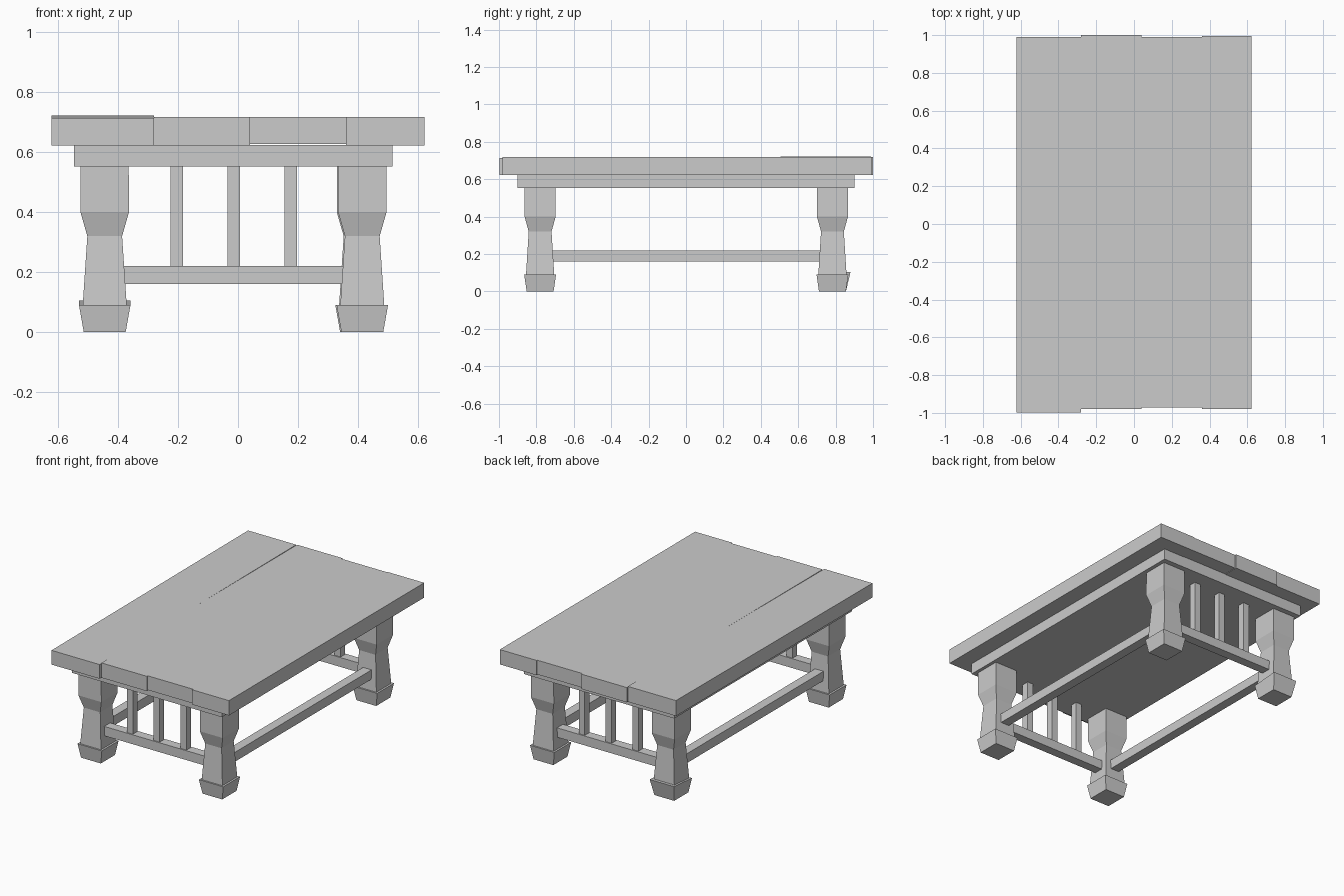
import bpy, bmesh

if "Cube" in bpy.data.objects:
    bpy.data.objects.remove(bpy.data.objects["Cube"])


def loft(name, sections):
    """Square-section solid through rings of (z, x0, x1, y0, y1)."""
    bm = bmesh.new()
    rings = []
    for z, x0, x1, y0, y1 in sections:
        corners = ((x0, y0), (x1, y0), (x1, y1), (x0, y1))
        rings.append([bm.verts.new((x, y, z)) for x, y in corners])
    bm.faces.new(rings[0][::-1])
    bm.faces.new(rings[-1])
    for lo, hi in zip(rings, rings[1:]):
        for i in range(4):
            j = (i + 1) % 4
            bm.faces.new((lo[i], lo[j], hi[j], hi[i]))
    mesh = bpy.data.meshes.new(name)
    bm.to_mesh(mesh)
    bm.free()
    obj = bpy.data.objects.new(name, mesh)
    bpy.context.collection.objects.link(obj)
    return obj


def box(name, x0, x1, y0, y1, z0, z1):
    return loft(name, [(z0, x0, x1, y0, y1), (z1, x0, x1, y0, y1)])


# Table top: four uneven planks
planks = [(-0.622, -0.281, -0.998, 0.990, 0.623),
          (-0.281, 0.040, -0.980, 1.000, 0.623),
          (0.040, 0.361, -0.971, 0.990, 0.627),
          (0.361, 0.622, -0.980, 0.995, 0.623)]
for i, (x0, x1, y0, y1, z0) in enumerate(planks):
    plank = box(f"top_plank_{i + 1}", x0, x1, y0, y1, z0, 0.718)
    if i == 0:  # this board tilts up slightly at the back
        for v in plank.data.vertices:
            if v.co.z > 0.7:
                v.co.z += 0.004 if v.co.y > 0 else -0.004

# Slab under the top
box("under_frame", -0.547, 0.516, -0.9, 0.9, 0.553, 0.625)

# Legs with waisted shafts and flared feet
SHAFT = [(0.08, 0.074, 0.076), (0.32, 0.058, 0.061),
         (0.40, 0.081, 0.083), (0.56, 0.080, 0.083)]
FOOT = [(0.0, 0.070, 0.072), (0.09, 0.086, 0.085)]
legs = {"front_left": (-0.445, -0.78), "front_right": (0.415, -0.78),
        "back_left": (-0.445, 0.783), "back_right": (0.411, 0.783)}
for side, (cx, cy) in legs.items():
    def ring(z, hx, hy):
        return (z, cx - hx, cx + hx, cy - hy, cy + hy)
    loft(f"{side}_leg", [ring(*s) for s in SHAFT])
    foot = loft(f"{side}_foot", [ring(*s) for s in FOOT])
    if side == "back_left":  # one foot has a raised outer edge
        for v in foot.data.vertices:
            if v.co.z > 0.05 and v.co.y > cy:
                v.co.z += 0.015
                v.co.y += 0.012

# Long side stretchers
for side, cx in (("left", -0.445), ("right", 0.415)):
    box(f"{side}_stretcher", cx - 0.03, cx + 0.03, -0.76, 0.76, 0.16, 0.22)

# End rails with three upright slats each
for end, cy in (("front", -0.78), ("back", 0.78)):
    box(f"{end}_rail", -0.42, 0.39, cy - 0.03, cy + 0.03, 0.16, 0.22)
    for i in range(3):
        cx = -0.204 + 0.19 * i
        box(f"{end}_slat_{i + 1}", cx - 0.021, cx + 0.021,
            cy - 0.023, cy + 0.023, 0.215, 0.558)
